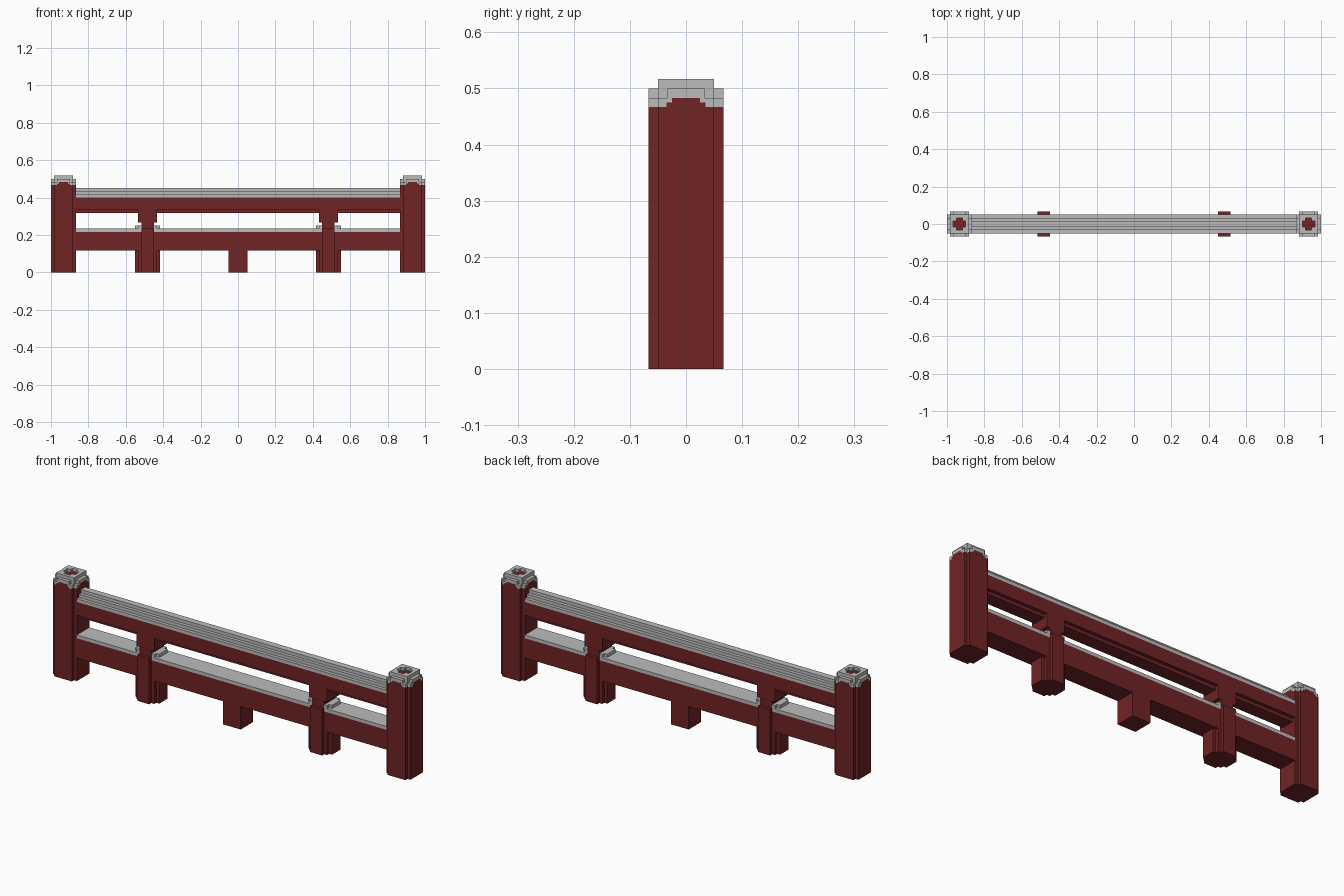
import bpy
import bmesh

if "Cube" in bpy.data.objects:
    bpy.data.objects.remove(bpy.data.objects["Cube"], do_unlink=True)

U = 1 / 60  # block unit: every part sits on this grid


def material(name, rgb):
    m = bpy.data.materials.new(name)
    m.use_nodes = True
    m.diffuse_color = (*rgb, 1)
    bsdf = m.node_tree.nodes["Principled BSDF"]
    bsdf.inputs["Base Color"].default_value = (*rgb, 1)
    bsdf.inputs["Roughness"].default_value = 0.8
    return m


RED = material("dark red paint", (0.160, 0.017, 0.018))
GREY = material("pale grey stone", (0.50, 0.50, 0.50))


def prism(bm, outline, lo, hi, axis="z"):
    """Extrude a 2D outline, given in block units, along z or x."""
    def place(p, t):
        co = (p[0], p[1], t) if axis == "z" else (t, p[0], p[1])
        return bm.verts.new([c * U for c in co])
    a = [place(p, lo) for p in outline]
    b = [place(p, hi) for p in outline]
    bm.faces.new(a[::-1])
    bm.faces.new(b)
    n = len(a)
    for i in range(n):
        j = (i + 1) % n
        bm.faces.new((a[i], a[j], b[j], b[i]))


def rect(x0, x1, y0, y1):
    return [(x0, y0), (x1, y0), (x1, y1), (x0, y1)]


def mid(w, d):
    return rect(-w, w, -d, d)


def stepped(quarter):
    """Mirror one quarter of a notched outline into a full ring."""
    q = quarter
    return (q + [(-x, y) for x, y in q[::-1]] + [(-x, -y) for x, y in q]
            + [(x, -y) for x, y in q[::-1]])


def part(name, mat, prisms, x=0.0):
    """Make one object from a list of (outline, low, high[, axis])."""
    bm = bmesh.new()
    for p in prisms:
        prism(bm, *p)
    bmesh.ops.recalc_face_normals(bm, faces=bm.faces)
    me = bpy.data.meshes.new(name)
    bm.to_mesh(me)
    bm.free()
    me.materials.append(mat)
    ob = bpy.data.objects.new(name, me)
    ob.location.x = x * U
    bpy.context.collection.objects.link(ob)
    return ob


POST = stepped([(4, 3), (3, 3), (3, 4)])
BALUSTER = stepped([(4, 2), (3, 2), (3, 3), (2, 3), (2, 4)])

for side, s in (("left", 1), ("right", -1)):
    # End post with notched corners and a stepped arch on each face
    x = 56 * s
    part(f"{side}_end_post", RED, [
        (POST, 0, 28),
        (mid(4.03, 2.1), 28, 28.5), (mid(2.1, 4.03), 28, 28.5),
        (mid(4.03, 1.5), 28.5, 29), (mid(1.5, 4.03), 28.5, 29),
        (mid(2, 2), 29, 30.1)], x)

    # Cap: notched plate, four face tabs and a raised rim round a stepped hole
    cap = [(POST, 28, 29), (mid(4, 2), 29, 30), (mid(2, 4), 29, 30),
           (mid(3, 3), 29, 30)]
    for k in (-1, 1):
        cap.append((rect(-3, 3, *sorted((2 * k, 3 * k))), 30, 31))
        cap.append((rect(*sorted((2 * k, 3 * k)), -2, 2), 30, 31))
        for j in (-1, 1):
            cap.append((rect(*sorted((k, 2 * k)), *sorted((j, 2 * j))), 30, 31))
    part(f"{side}_post_cap", GREY, cap, x)

    # Short intermediate post, neck and bracket under the handrail
    x = 29 * s
    part(f"{side}_short_post", RED, [
        (BALUSTER, 0, 13),
        (mid(2, 4), 13, 14),
        (mid(2, 3.05), 14, 16)], x)
    part(f"{side}_bracket", RED, [(mid(3, 3), 16, 20)], x)
    part(f"{side}_short_post_collar", GREY, [
        (mid(4, 2), 13, 15), (mid(3, 3), 13, 15)], x)

# Lower rail with its pale top board, and the central foot
part("lower_rail", RED, [(rect(-3, 3, 7, 13), -52, 52, "x")])
part("lower_rail_top", GREY, [(rect(-3, 3, 13, 14), -52, 52, "x")])
part("centre_foot", RED, [(mid(3, 3), 0, 7)])

# Handrail beam with a narrower underside
part("handrail_beam", RED, [
    ([(-2, 19), (2, 19), (2, 20), (3, 20), (3, 24), (-3, 24), (-3, 20), (-2, 20)],
     -52, 52, "x")])

# Stepped handrail top
part("handrail_top", GREY, [
    ([(-3, 24), (3, 24), (3, 25), (2, 25), (2, 26), (1, 26), (1, 27),
      (-1, 27), (-1, 26), (-2, 26), (-2, 25), (-3, 25)], -52, 52, "x")])
